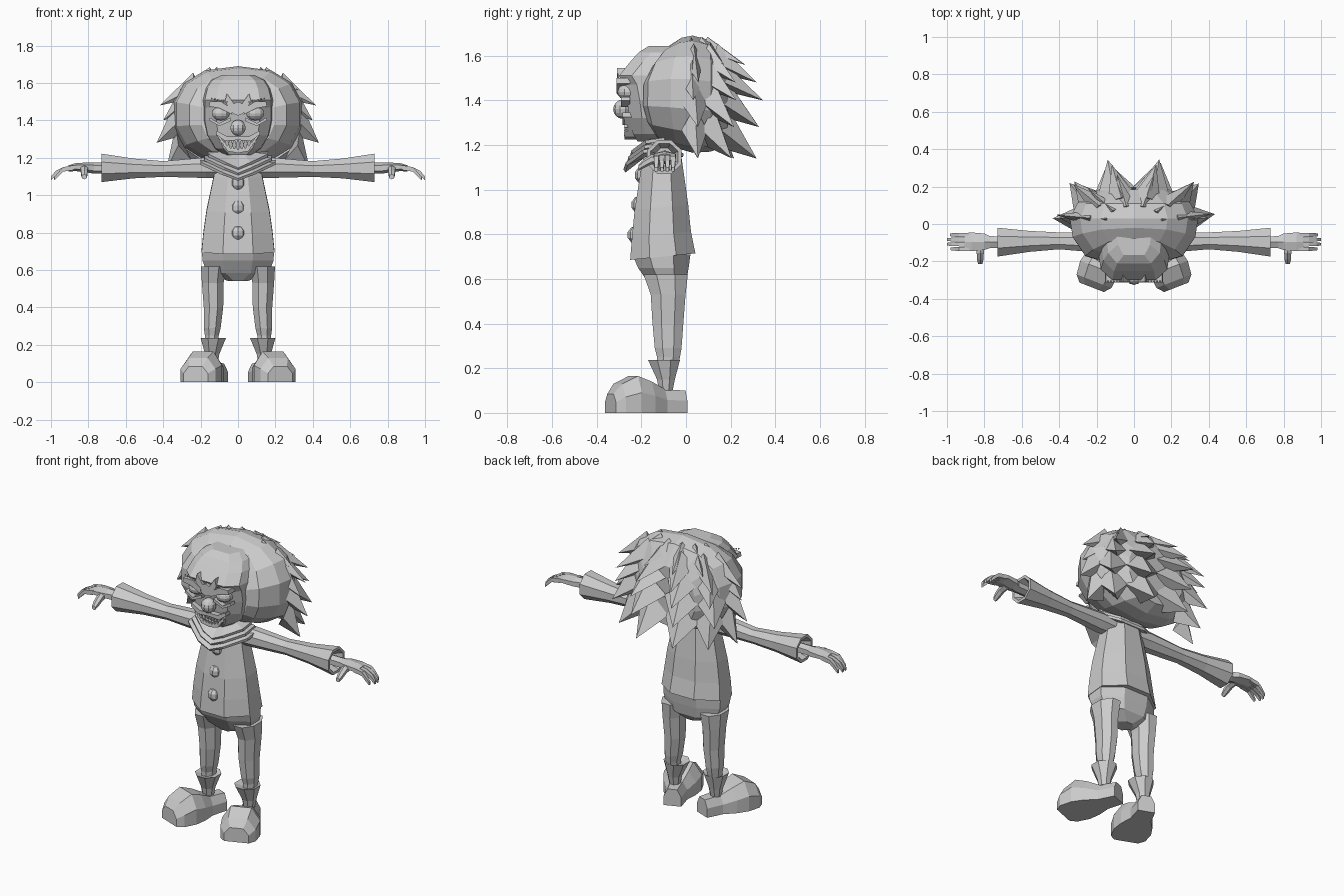
import bpy, bmesh, math, random
from mathutils import Vector, Matrix

if "Cube" in bpy.data.objects:
    bpy.data.objects.remove(bpy.data.objects["Cube"])

random.seed(4)
grey = bpy.data.materials.new("plain grey")
grey.diffuse_color = (0.6, 0.6, 0.6, 1)
grey.use_nodes = True
grey.node_tree.nodes["Principled BSDF"].inputs["Base Color"].default_value = grey.diffuse_color


def finish(name, bm, mirror=False, solid=0):
    bmesh.ops.recalc_face_normals(bm, faces=bm.faces[:])
    me = bpy.data.meshes.new(name)
    bm.to_mesh(me)
    bm.free()
    me.materials.append(grey)
    ob = bpy.data.objects.new(name, me)
    bpy.context.collection.objects.link(ob)
    if solid:
        ob.modifiers.new("thickness", 'SOLIDIFY').thickness = solid
    if mirror:
        ob.modifiers.new("mirror", 'MIRROR').use_mirror_merge = False
    return ob


def loft(name, rings, mirror=False, caps=True, solid=0):
    bm = bmesh.new()
    vs = [[bm.verts.new(p) for p in r] for r in rings]
    n = len(vs[0])
    for a, b in zip(vs, vs[1:]):
        for i in range(n):
            j = (i + 1) % n
            bm.faces.new((a[i], a[j], b[j], b[i]))
    if caps:
        bm.faces.new(vs[0])
        bm.faces.new(vs[-1])
    return finish(name, bm, mirror, solid)


def oval(rx, ry, n=8):
    # n-gon with flat sides lying on the given radii
    k = 1 / math.cos(math.pi / n)
    return [(rx * k * math.cos((i + .5) * math.tau / n),
             ry * k * math.sin((i + .5) * math.tau / n)) for i in range(n)]


def flat_rings(rows, n=8, slope=0):
    # horizontal rings: z, cx, rx, y_front, y_back
    return [[(cx + a, (yf + yb) / 2 + b, z + slope * b) for a, b in oval(rx, (yb - yf) / 2, n)]
            for z, cx, rx, yf, yb in rows]


def side_rings(rows, n=8):
    # rings across x: x, cy, ry, cz, rz
    return [[(x, cy + a, cz + b) for a, b in oval(ry, rz, n)] for x, cy, ry, cz, rz in rows]


def ball(name, c, r, scale=(1, 1, 1), mirror=False, u=8, v=6):
    bm = bmesh.new()
    m = Matrix.Translation(c) @ Matrix.Diagonal((*scale, 1))
    bmesh.ops.create_uvsphere(bm, u_segments=u, v_segments=v, radius=r, matrix=m)
    return finish(name, bm, mirror)


def plate(name, pts, y0, y1, mirror=False):
    return loft(name, [[(x, y, z) for x, z in pts] for y in (y0, y1)], mirror)


# shoes: sections along an axis turned outwards
d = Vector((.36, -.93, 0)).normalized()
side = Vector((-d.y, d.x, 0))
rings = []
for t, w, h in ((0, .05, .10), (.10, .06, .105), (.17, .092, .14), (.24, .108, .165),
                (.315, .10, .13), (.35, .07, .085)):
    c = Vector((.10, -.012, 0)) + d * t
    rings.append([c + side * (w * a) + Vector((0, 0, h * b)) for a, b in
                  ((-1, 0), (-1, .55), (-.55, 1), (.55, 1), (1, .55), (1, 0))])
loft("shoe", rings, mirror=True)

# ankle frills, trouser legs and hips
loft("ankle_frill", flat_rings([(.10, .138, .03, -.12, -.06), (.15, .138, .038, -.13, -.05),
                                (.237, .132, .068, -.17, -.027), (.225, .135, .04, -.13, -.05)]), mirror=True)
loft("trouser_leg", flat_rings([(.14, .14, .033, -.125, -.055), (.25, .14, .037, -.13, -.027),
                                (.29, .138, .045, -.14, -.02), (.40, .131, .052, -.15, -.012),
                                (.53, .135, .058, -.158, -.002), (.62, .13, .068, -.19, .008)]), mirror=True)
loft("hips", flat_rings([(.54, 0, .05, -.13, -.04), (.585, 0, .165, -.17, 0),
                         (.65, 0, .19, -.215, .012), (.71, 0, .193, -.24, .02)]))

# jacket and neck
loft("jacket", flat_rings([(.70, 0, .195, -.25, .042), (.80, 0, .185, -.242, .022), (.92, 0, .168, -.23, .01),
                           (1.10, 0, .13, -.202, -.015), (1.17, 0, .115, -.185, -.025),
                           (1.20, 0, .07, -.15, -.05)], slope=.1))
loft("neck", flat_rings([(1.15, 0, .06, -.16, -.04), (1.32, 0, .06, -.16, -.04)]))
for z, y in ((.797, -.222), (.932, -.205), (1.065, -.19)):
    ball("button", (0, y, z), .041, u=8, v=5)

# pointed collar in three tiers
for k in range(3):
    s, z0 = 1 - .1 * k, 1.09 + .028 * k
    outer = [(a, -.14 + b, z0 + .38 * abs(a) + .15 * (b + .135)) for a, b in oval(.2 * s, .13 * s, 8)]
    # pull the two front corners into a centre point
    outer.insert(6, (0, -.14 - .14 * s, z0))
    inner = [(x * .45, -.12 + (y + .14) * .5, z0 + .07 + .1 * abs(x)) for x, y, z in outer]
    loft("collar_tier", [outer, inner], caps=False, solid=.016)

# sleeves with hollow ends
loft("sleeve", side_rings([(.08, -.1, .055, 1.14, .045), (.17, -.1, .055, 1.147, .055), (.40, -.09, .045, 1.14, .042),
                           (.56, -.093, .056, 1.143, .053), (.73, -.097, .077, 1.146, .076),
                           (.73, -.097, .062, 1.146, .06), (.68, -.097, .04, 1.146, .04)]), mirror=True)

# hands: palm, four fingers, thumb
loft("palm", side_rings([(.68, -.097, .03, 1.145, .026), (.77, -.097, .032, 1.145, .026), (.80, -.095, .044, 1.148, .024),
                         (.87, -.095, .05, 1.15, .018), (.905, -.095, .046, 1.143, .015)], 6), mirror=True)
for i, tip in enumerate((.985, 1.0, 1.0, .98)):
    y = -.058 - .025 * i
    loft("finger", side_rings([(.88, y, .011, 1.147, .013), (.935, y, .011, 1.138, .012),
                               (tip - .025, y, .010, 1.117, .012), (tip, y, .007, 1.09, .009)], 4), mirror=True)
loft("thumb", [[(.822 + a, y, z + b) for a, b in oval(r, r, 6)] for y, z, r in
               ((-.11, 1.142, .02), (-.155, 1.135, .019), (-.19, 1.115, .017), (-.213, 1.098, .012))], mirror=True)

# head: stacked sections with a flat front and slanted cheeks
rings = []
for z, w, f, b in ((1.215, .075, -.225, -.05), (1.25, .125, -.245, .0), (1.32, .17, -.262, .03), (1.40, .187, -.272, .05),
                   (1.47, .187, -.285, .05), (1.51, .187, -.308, .05), (1.57, .172, -.26, .03), (1.615, .145, -.22, 0),
                   (1.643, .09, -.175, -.06)):
    half = [(w * .62, f + .008), (w * .95, f + .065), (w, f + .13), (w * .8, b)]
    rings.append([(x, y, z) for x, y in half] + [(-x, y, z) for x, y in reversed(half)])
loft("head", rings)

# face: nose, eyes, lids, brows, forehead peaks
ball("nose", (0, -.283, 1.36), .043, u=10, v=8)
ball("eye", (.092, -.262, 1.437), .05, (1, .9, .75), True, 10, 8)
plate("brow", [(.03, 1.43), (.10, 1.465), (.155, 1.475), (.15, 1.50), (.09, 1.50), (.035, 1.465)], -.312, -.25, True)
plate("forehead_peak", [(0, 1.425), (.025, 1.435), (.07, 1.50), (.06, 1.545), (.022, 1.49), (0, 1.50)], -.309, -.24, True)
plate("lower_lid", [(.04, 1.415), (.10, 1.385), (.15, 1.415), (.155, 1.40), (.10, 1.37), (.04, 1.395)], -.292, -.25, True)
for s in (-1, 1):
    for i in range(6):
        ball("brow_stud", (s * (.06 + i * .016), -.306, 1.497 + .004 * i), .005, u=5, v=3)

# grinning mouth: upper and lower lip, pointed teeth
plate("upper_lip", [(0, 1.315), (.06, 1.315), (.115, 1.345), (.118, 1.325), (.07, 1.29), (0, 1.295)], -.285, -.22, True)
plate("lower_lip", [(0, 1.225), (.055, 1.235), (.118, 1.325), (.105, 1.32), (.05, 1.255), (0, 1.245)], -.275, -.2, True)
for i in range(5):
    x = .01 + i * .02
    zu, zl = 1.296 + .05 * x, 1.238 + 5 * x * x
    bm = bmesh.new()
    for z, tip in ((zu, zu - .036 + .2 * x), (zl, zl + .03)):
        base = [bm.verts.new((x + a, -.268 + b, z)) for a, b in oval(.009, .009, 4)]
        top = bm.verts.new((x, -.274, tip))
        bm.faces.new(base)
        for j in range(4):
            bm.faces.new((base[j], base[(j + 1) % 4], top))
    finish("tooth", bm, mirror=True)

# hair mass: arched rings from the face to the back
rings = []
for y, rx, lo, hi, lean in ((-.195, .197, 1.24, 1.605, .10), (-.175, .265, 1.215, 1.645, .10), (-.07, .335, 1.185, 1.68, .05),
                            (.03, .35, 1.165, 1.69, 0), (.11, .31, 1.17, 1.668, 0), (.185, .19, 1.2, 1.56, 0)):
    ring = []
    for i in range(14):
        a = math.tau * i / 14 + math.pi / 2
        c, s = math.cos(a), math.sin(a)
        x = rx * math.copysign(abs(c) ** .8, c)
        z = (lo + hi) / 2 + (hi - lo) / 2 * math.copysign(abs(s) ** .9, s)
        ring.append((x, y + lean * (s * s if s > 0 else .6 * s * s), z))
    rings.append(ring)
loft("hair_mass", rings)

# hair spikes: five tiers fanned around the sides and back
bm = bmesh.new()
for rx, ry, tz, rz, s in ((.33, .255, 1.56, 1.685, .45), (.42, .31, 1.48, 1.655, .72), (.40, .345, 1.40, 1.57, .92),
                          (.435, .325, 1.28, 1.48, 1.03), (.385, .31, 1.14, 1.37, 1.0)):
    for az in (4, 39, 72, 108, 141, 176):
        az += random.uniform(-3, 3)

        def at(deg, k, z):
            a = math.radians(deg)
            return bm.verts.new((.335 * k * math.cos(a), .02 + .175 * k * math.sin(a), z))
        a = math.radians(az)
        tip = bm.verts.new((rx * math.cos(a), .02 + ry * math.sin(a), tz))
        mid = tz + (rz - tz) * .55
        base = [at(az, s, rz), at(az - 20, s * .98, mid), at(az, s * .75, tz + .05), at(az + 20, s * .98, mid)]
        bm.faces.new(base)
        for j in range(4):
            bm.faces.new((base[j], base[(j + 1) % 4], tip))
finish("hair_spikes", bm)
